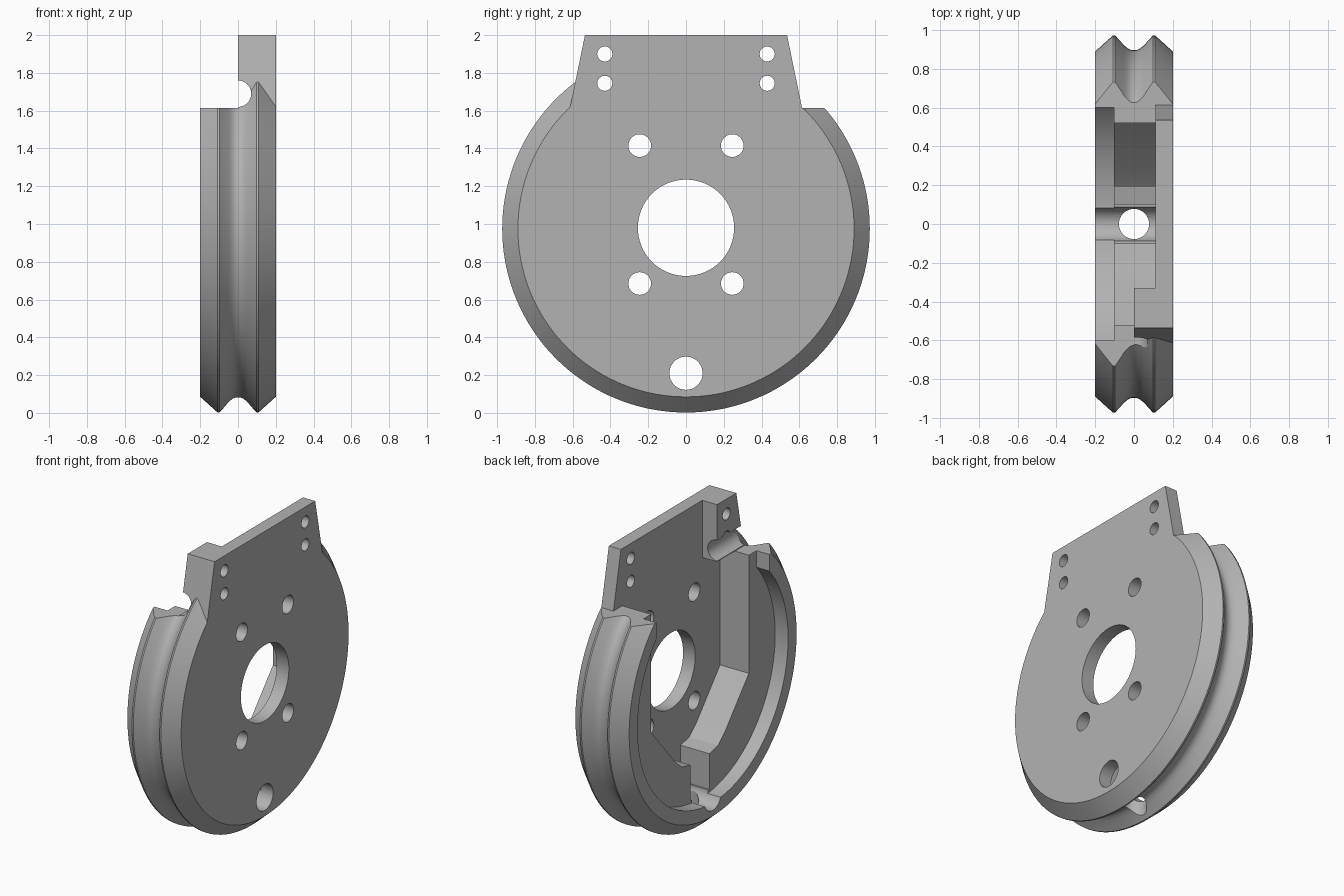
import bpy, bmesh, math
from mathutils import Matrix

cube = bpy.data.objects.get("Cube")
if cube:
    bpy.data.objects.remove(cube, do_unlink=True)

CZ = 0.975  # wheel axle height

grey = bpy.data.materials.new("plain_grey")
grey.use_nodes = True
grey.diffuse_color = (0.45, 0.45, 0.45, 1)
grey.node_tree.nodes["Principled BSDF"].inputs["Base Color"].default_value = (0.45, 0.45, 0.45, 1)


def finish(bm, name):
    bmesh.ops.recalc_face_normals(bm, faces=bm.faces[:])
    mesh = bpy.data.meshes.new(name)
    bm.to_mesh(mesh)
    bm.free()
    mesh.materials.append(grey)
    obj = bpy.data.objects.new(name, mesh)
    bpy.context.collection.objects.link(obj)
    return obj


def lathe(name, profile, steps=144):
    """Spin (x, radius) points around the axle."""
    bm = bmesh.new()
    rings = []
    for x, r in profile:
        angles = [2 * math.pi * i / steps for i in range(steps)]
        rings.append([bm.verts.new((x, r * math.sin(a), CZ + r * math.cos(a))) for a in angles])
    for a, b in zip(rings, rings[1:]):
        for i in range(steps):
            j = (i + 1) % steps
            bm.faces.new((a[i], a[j], b[j], b[i]))
    bm.faces.new(rings[0])
    bm.faces.new(rings[-1])
    return finish(bm, name)


def prism(name, outline, x0, x1):
    """Extrude a (y, z) outline along x."""
    bm = bmesh.new()
    face = bm.faces.new([bm.verts.new((x0, y, z)) for y, z in outline])
    out = bmesh.ops.extrude_face_region(bm, geom=[face])["geom"]
    verts = [v for v in out if isinstance(v, bmesh.types.BMVert)]
    bmesh.ops.translate(bm, verts=verts, vec=(x1 - x0, 0, 0))
    return finish(bm, name)


def box(name, x0, x1, y0, y1, z0, z1):
    return prism(name, [(y0, z0), (y1, z0), (y1, z1), (y0, z1)], x0, x1)


def rod(name, axis, centre, radius, length, steps=40):
    bm = bmesh.new()
    turn = {"X": Matrix.Rotation(math.pi / 2, 4, "Y"),
            "Y": Matrix.Rotation(math.pi / 2, 4, "X"), "Z": Matrix()}[axis]
    bmesh.ops.create_cone(bm, cap_ends=True, segments=steps, radius1=radius, radius2=radius,
                          depth=length, matrix=Matrix.Translation(centre) @ turn)
    return finish(bm, name)


def combine(target, tool, operation="DIFFERENCE"):
    tool.hide_render = True
    mod = target.modifiers.new("combine", "BOOLEAN")
    mod.operation, mod.solver, mod.object = operation, "EXACT", tool
    bpy.context.view_layer.objects.active = target
    bpy.ops.object.modifier_apply(modifier=mod.name)
    bpy.data.objects.remove(tool, do_unlink=True)


# Grooved wheel: bevelled flanges with a rounded valley between two crests
half = [(0.012, 0.896), (0.03, 0.904), (0.05, 0.92), (0.098, 0.973), (0.108, 0.973), (0.2, 0.89)]
wheel = lathe("grooved_wheel", [(-x, r) for x, r in reversed(half)] + half)

# Open the top of the wheel, leaving one rim shoulder higher
combine(wheel, box("rear_half_cut", -0.3, 0, -1.2, 1.2, 1.615, 2.2))
combine(wheel, box("top_cut", -0.1, 0.3, -0.33, 1.2, 1.615, 2.2))
combine(wheel, box("shoulder_cut", -0.1, 0.3, -1.2, 0, 1.757, 2.2))

# Tapered mounting plate, thick enough to also form the corner block
combine(wheel, prism("mounting_plate", [(-0.638, 1.5), (0.638, 1.5), (0.535, 2), (-0.535, 2)],
                     0, 0.2), "UNION")

# Deep pocket with sloped floor, drain channel and clearance around the corner block
side = [(0.1, 0.2), (0.1, 0.44), (0.19, 0.46), (0.27, 0.53), (0.52, 0.82), (0.52, 1.615)]
pocket = side + [(0.8, 1.615), (0.8, 2.2), (-0.33, 2.2), (-0.33, 1.615)]
combine(wheel, prism("deep_pocket", pocket + [(-y, z) for y, z in reversed(side)], -0.105, 0.11))

# Shallow round recess behind the rim lip, straight-sided near the opening
combine(wheel, lathe("lip_recess", [(-0.3, 0.8), (-0.104, 0.8)]))
combine(wheel, box("lip_opening", -0.3, -0.104, -0.6, 0.6, 1.4, 2.2))

# Holes through the plate
holes = [(0, 0.21, 0.088), (0, 0.98, 0.255)]
for s in (-1, 1):
    holes += [(s * 0.245, z, 0.06) for z in (0.685, 1.415)]
    holes += [(s * 0.43, z, 0.04) for z in (1.745, 1.9)]
for y, z, r in holes:
    combine(wheel, rod("plate_hole", "X", (0, y, z), r, 1, 64 if r > 0.2 else 32))

# Cable tunnel under the block and outlet at the foot of the groove
combine(wheel, rod("cable_tunnel", "Y", (0, 0, 1.69), 0.07, 3))
combine(wheel, rod("cable_outlet", "Z", (0, 0, 0.1), 0.078, 0.5))

bpy.ops.object.select_all(action="DESELECT")
wheel.select_set(True)
bpy.context.view_layer.objects.active = wheel
bpy.ops.object.shade_smooth_by_angle(angle=math.radians(25))
